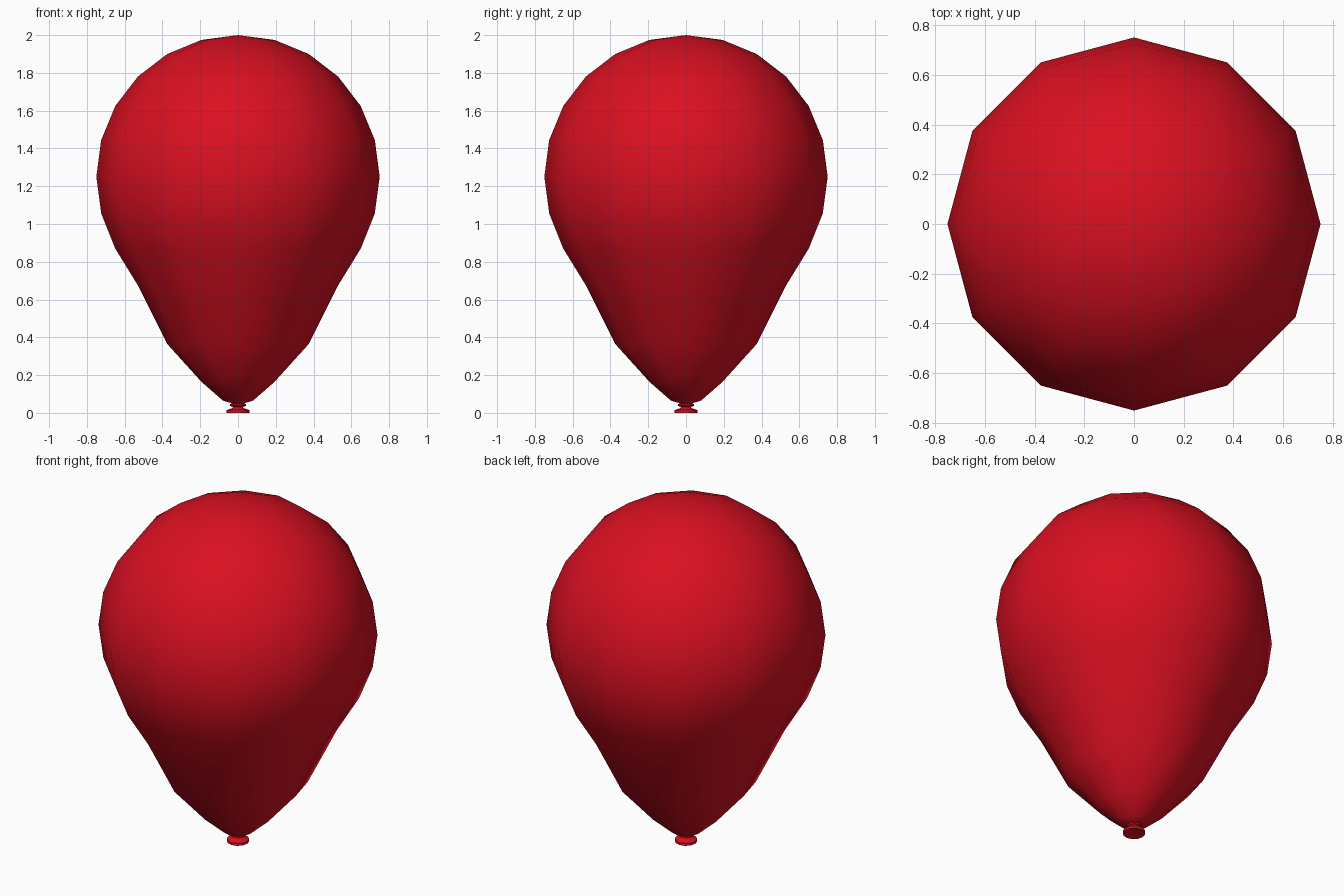
import bpy, bmesh
from math import sin, cos, pi, radians

if "Cube" in bpy.data.objects:
    bpy.data.objects.remove(bpy.data.objects["Cube"])

red = bpy.data.materials.new("red_rubber")
red.diffuse_color = (0.7, 0.005, 0.015, 1)
red.use_nodes = True
red.node_tree.nodes["Principled BSDF"].inputs["Base Color"].default_value = red.diffuse_color


def lathe(name, profile, sides, angle=180):
    """Revolve (radius, z) points, listed bottom to top, about z; radius 0 makes a pole."""
    bm = bmesh.new()
    rings = []
    for r, z in profile:
        n = sides if r > 0 else 1
        rings.append([bm.verts.new((r * cos(2 * pi * i / sides), r * sin(2 * pi * i / sides), z))
                      for i in range(n)])
    for a, b in zip(rings, rings[1:]):
        for i in range(sides):
            j = (i + 1) % sides
            if len(a) == 1:
                bm.faces.new((a[0], b[j], b[i]))
            elif len(b) == 1:
                bm.faces.new((a[i], a[j], b[0]))
            else:
                bm.faces.new((a[i], a[j], b[j], b[i]))
    bmesh.ops.recalc_face_normals(bm, faces=bm.faces)
    me = bpy.data.meshes.new(name)
    bm.to_mesh(me)
    bm.free()
    ob = bpy.data.objects.new(name, me)
    bpy.context.collection.objects.link(ob)
    me.materials.append(red)
    bpy.ops.object.select_all(action='DESELECT')
    ob.select_set(True)
    bpy.context.view_layer.objects.active = ob
    bpy.ops.object.shade_smooth_by_angle(angle=radians(angle))
    return ob


# Balloon body: tapered lower half, then a hemisphere of radius 0.75
lower = [(0, 0.05), (0.03, 0.05), (0.08, 0.065), (0.194, 0.165), (0.375, 0.365),
         (0.53, 0.675), (0.65, 0.87), (0.724, 1.055)]
upper = [(0.75 * cos(k * pi / 12), 1.25 + 0.75 * sin(k * pi / 12)) for k in range(6)]
lathe("balloon_body", lower + upper + [(0, 2.0)], 12)

# Tied knot with a flared lip
lathe("knot", [(0, 0.005), (0.045, 0.005), (0.06, 0.0), (0.06, 0.015), (0.03, 0.025),
               (0.025, 0.03), (0.042, 0.038), (0.042, 0.047), (0.02, 0.052), (0, 0.052)], 12, 50)
